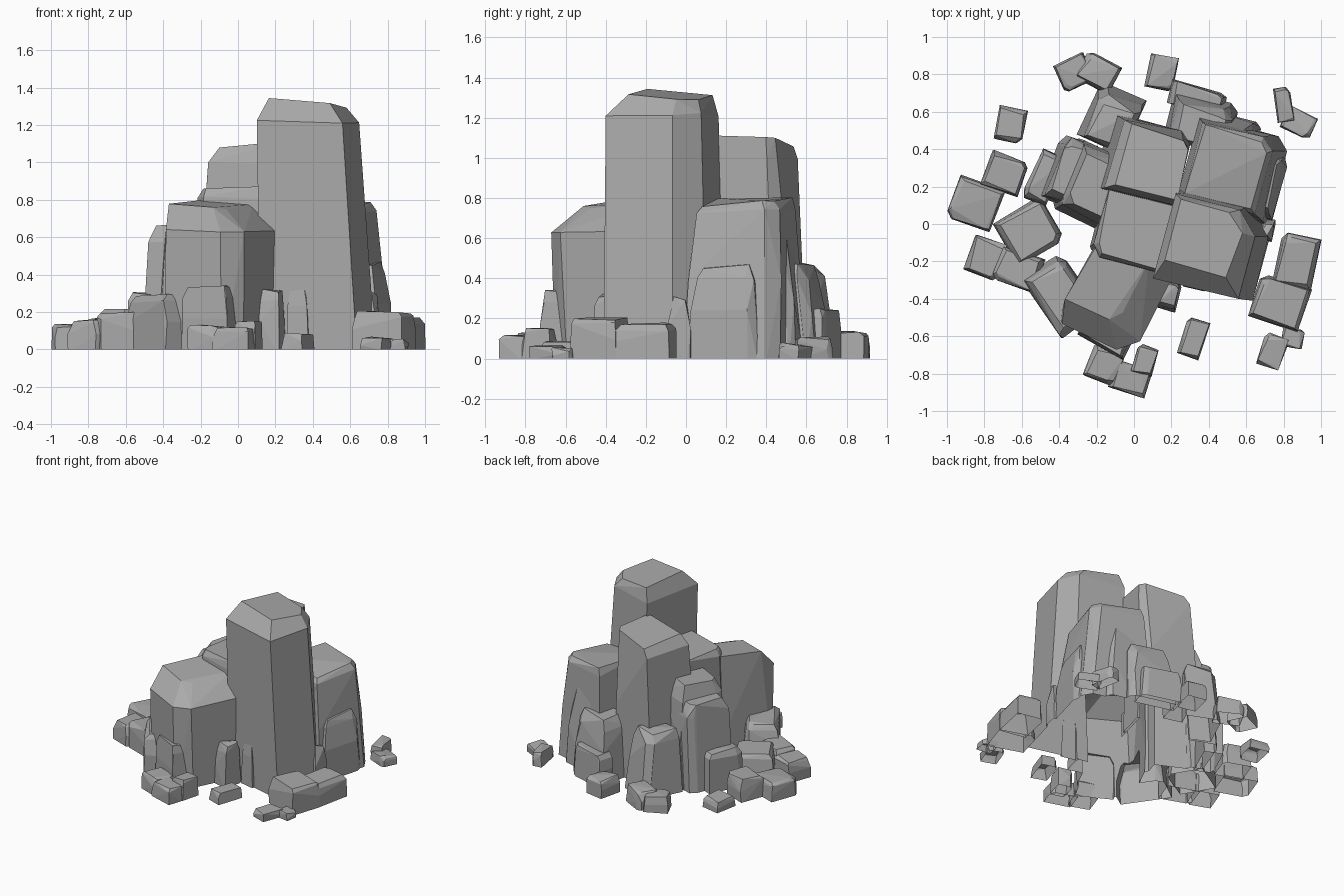
import bpy
import bmesh
import random
from math import radians
from mathutils import Vector, Matrix

random.seed(4)

default_cube = bpy.data.objects.get("Cube")
if default_cube:
    bpy.data.objects.remove(default_cube, do_unlink=True)

stone = bpy.data.materials.new("grey_stone")
stone.use_nodes = True
stone_colour = (0.4, 0.4, 0.4, 1)
stone.diffuse_color = stone_colour
stone.node_tree.nodes["Principled BSDF"].inputs["Base Color"].default_value = stone_colour


def rock(name, at, size, height, turn=-15, taper=(0.88, 0.88), crown=0.75, shoulder=0.86,
         lean=(0, 0), crest=(0, 0), tilt=(0, 0), cut=2, notch=0.14, rough=0.012):
    """Chiselled block: turned footprint, tapered body, one split corner, chamfered crown.

    lean shifts the body with height, crest shifts and tilt slopes only the top facet.
    """
    bm = bmesh.new()
    spin = Matrix.Rotation(radians(turn), 3, "Z")
    outline = []
    for i, (cx, cy) in enumerate(((-1, -1), (1, -1), (1, 1), (-1, 1))):
        corner = Vector((cx * size[0] / 2, cy * size[1] / 2, 0))
        if i == cut:
            outline += [corner - Vector((cx * size[0] * notch, 0, 0)),
                        corner - Vector((0, cy * size[1] * notch, 0))]
        else:
            outline.append(corner)
    narrow = Vector((*taper, 1))
    foot = Vector((1, 1, 1))
    levels = ((-0.1, foot), (0.5, foot.lerp(narrow, 0.45)), (shoulder, narrow),
              (1, narrow * crown))
    for level, scale in levels:
        for p in outline:
            noise = Vector([random.uniform(-rough, rough) for _ in range(3)])
            if level < 0:
                noise *= 0.3
            arm = spin @ (p * scale)
            spot = arm + Vector((*at, height * level)) + Vector((*lean, 0)) * max(level, 0)
            if level == 1:
                spot += Vector((*crest, arm.x * tilt[0] + arm.y * tilt[1]))
            bm.verts.new(spot + noise)
    bmesh.ops.convex_hull(bm, input=bm.verts[:])
    bmesh.ops.delete(bm, geom=[v for v in bm.verts if not v.link_faces], context="VERTS")
    bmesh.ops.recalc_face_normals(bm, faces=bm.faces[:])
    mesh = bpy.data.meshes.new(name)
    bm.to_mesh(mesh)
    bm.free()
    obj = bpy.data.objects.new(name, mesh)
    bpy.context.scene.collection.objects.link(obj)
    return obj


def open_base(obj):
    """Trim a rock at ground level, leave it hollow below and give it its stone."""
    bm = bmesh.new()
    bm.from_mesh(obj.data)
    geom = bm.verts[:] + bm.edges[:] + bm.faces[:]
    bmesh.ops.bisect_plane(bm, geom=geom, plane_co=(0, 0, 0), plane_no=(0, 0, 1),
                           clear_inner=True)
    bmesh.ops.dissolve_limit(bm, angle_limit=radians(4), verts=bm.verts[:],
                             edges=bm.edges[:])
    for face in bm.faces:
        face.smooth = False
        face.material_index = 0
    bm.to_mesh(obj.data)
    bm.free()
    obj.data.materials.clear()
    obj.data.materials.append(stone)


# Main outcrop: tall masses
outcrop = rock("rock_outcrop", at=(0.445, -0.105), size=(0.54, 0.48), height=1.32,
               taper=(0.86, 0.96), crown=0.74, shoulder=0.92, lean=(-0.065, -0.015),
               crest=(0, 0.04), tilt=(-0.12, -0.08), notch=0.25)
masses = [
    rock("back_tower", at=(0.04, 0.33), size=(0.45, 0.44), height=1.09,
         taper=(0.86, 0.84), crown=0.85, shoulder=0.92, lean=(0.04, 0),
         crest=(0.03, 0), tilt=(0.08, -0.12)),
    rock("centre_block", at=(0.01, -0.03), size=(0.43, 0.42), height=0.87,
         taper=(0.93, 0.93), crown=0.9, shoulder=0.93, cut=0),
    rock("back_left_block", at=(0.54, 0.28), size=(0.5, 0.49), height=0.79,
         taper=(0.82, 0.86), crown=0.88, shoulder=0.93, lean=(-0.04, 0.02),
         tilt=(-0.05, 0.08)),
    rock("front_block", at=(-0.09, -0.36), size=(0.42, 0.52), height=0.77, turn=-26,
         taper=(1, 1), crown=0.72, shoulder=0.82, lean=(0, -0.03), crest=(-0.05, 0.08),
         tilt=(-0.05, 0.1), cut=1, notch=0.2),
    rock("right_block", at=(-0.24, 0.21), size=(0.32, 0.4), height=0.77, turn=-25,
         crown=0.8, lean=(0.04, 0), tilt=(0.15, 0), cut=0),
    rock("right_ledge", at=(-0.36, 0.28), size=(0.2, 0.36), height=0.66, turn=-20,
         crown=0.85, lean=(0.03, 0), cut=3),
    rock("back_step", at=(-0.12, 0.57), size=(0.27, 0.32), height=0.47, turn=-24,
         taper=(0.85, 0.8), lean=(0, -0.04), cut=3),
    rock("back_left_step", at=(0.36, 0.55), size=(0.36, 0.28), height=0.46,
         taper=(0.8, 0.8), lean=(0, -0.03)),
    rock("back_corner_step", at=(0.54, 0.46), size=(0.25, 0.23), height=0.6,
         taper=(0.75, 0.75), lean=(-0.02, -0.02)),
    rock("left_skirt", at=(0.69, 0.21), size=(0.2, 0.36), height=0.46,
         taper=(0.82, 0.82)),
    # Low steps and splinters leaning on the masses
    rock("front_step", at=(-0.14, -0.58), size=(0.28, 0.18), height=0.33, turn=-28,
         crown=0.9),
    rock("front_right_step", at=(-0.39, -0.38), size=(0.26, 0.38), height=0.29, turn=35,
         crown=0.85),
    rock("front_splinter", at=(0.18, -0.38), size=(0.12, 0.16), height=0.31),
    rock("pillar_splinter", at=(0.33, -0.3), size=(0.12, 0.1), height=0.45,
         taper=(0.5, 0.5), crown=0.3),
    rock("left_splinter", at=(0.71, -0.03), size=(0.08, 0.12), height=0.3,
         taper=(0.6, 0.6)),
]

# Fuse the masses into one hollow shell
for mass in masses:
    union = outcrop.modifiers.new("join_" + mass.name, "BOOLEAN")
    union.operation = "UNION"
    union.solver = "EXACT"
    union.object = mass
bpy.context.view_layer.update()
graph = bpy.context.evaluated_depsgraph_get()
fused = bpy.data.meshes.new_from_object(outcrop.evaluated_get(graph))
outcrop.modifiers.clear()
outcrop.data = fused
for mass in masses:
    bpy.data.objects.remove(mass, do_unlink=True)
open_base(outcrop)

# Loose boulders scattered round the foot: place, size, height, turn
boulders = {
    "right": [
        ((-0.56, -0.04), (0.29, 0.27), 0.21, 30),
        ((-0.79, -0.18), (0.18, 0.2), 0.16, -20),
        ((-0.62, -0.24), (0.24, 0.19), 0.19, -20),
        ((-0.85, 0.11), (0.25, 0.24), 0.13, -20),
        ((-0.69, 0.27), (0.21, 0.19), 0.16, -20),
        ((-0.66, 0.53), (0.15, 0.18), 0.08, -12),
        ((-0.48, 0.25), (0.14, 0.28), 0.3, -25),
    ],
    "back": [
        ((-0.32, 0.81), (0.18, 0.16), 0.12, 25),
        ((-0.19, 0.81), (0.2, 0.16), 0.13, -28),
        ((0.15, 0.81), (0.15, 0.18), 0.13, -12),
        ((0.34, 0.67), (0.3, 0.13), 0.24, -15),
        ((0.8, 0.64), (0.08, 0.18), 0.1, 10),
        ((0.88, 0.54), (0.17, 0.12), 0.07, -25),
    ],
    "left": [
        ((0.87, -0.2), (0.21, 0.28), 0.17, -12),
        ((0.78, -0.42), (0.28, 0.24), 0.2, -18),
        ((0.74, -0.68), (0.12, 0.17), 0.06, -20),
        ((0.85, -0.61), (0.11, 0.1), 0.05, -10),
    ],
    "front": [
        ((0.32, -0.61), (0.12, 0.21), 0.08, -18),
        ((-0.16, -0.76), (0.17, 0.17), 0.13, -20),
        ((-0.02, -0.83), (0.2, 0.15), 0.11, -18),
        ((0.06, -0.73), (0.11, 0.15), 0.15, -15),
    ],
}
for side, group in boulders.items():
    for number, (place, size, height, turn) in enumerate(group, start=1):
        boulder = rock(f"{side}_boulder_{number}", place, size, height, turn,
                       taper=(0.93, 0.93), crown=0.88, cut=random.randrange(4), rough=0.01)
        open_base(boulder)
